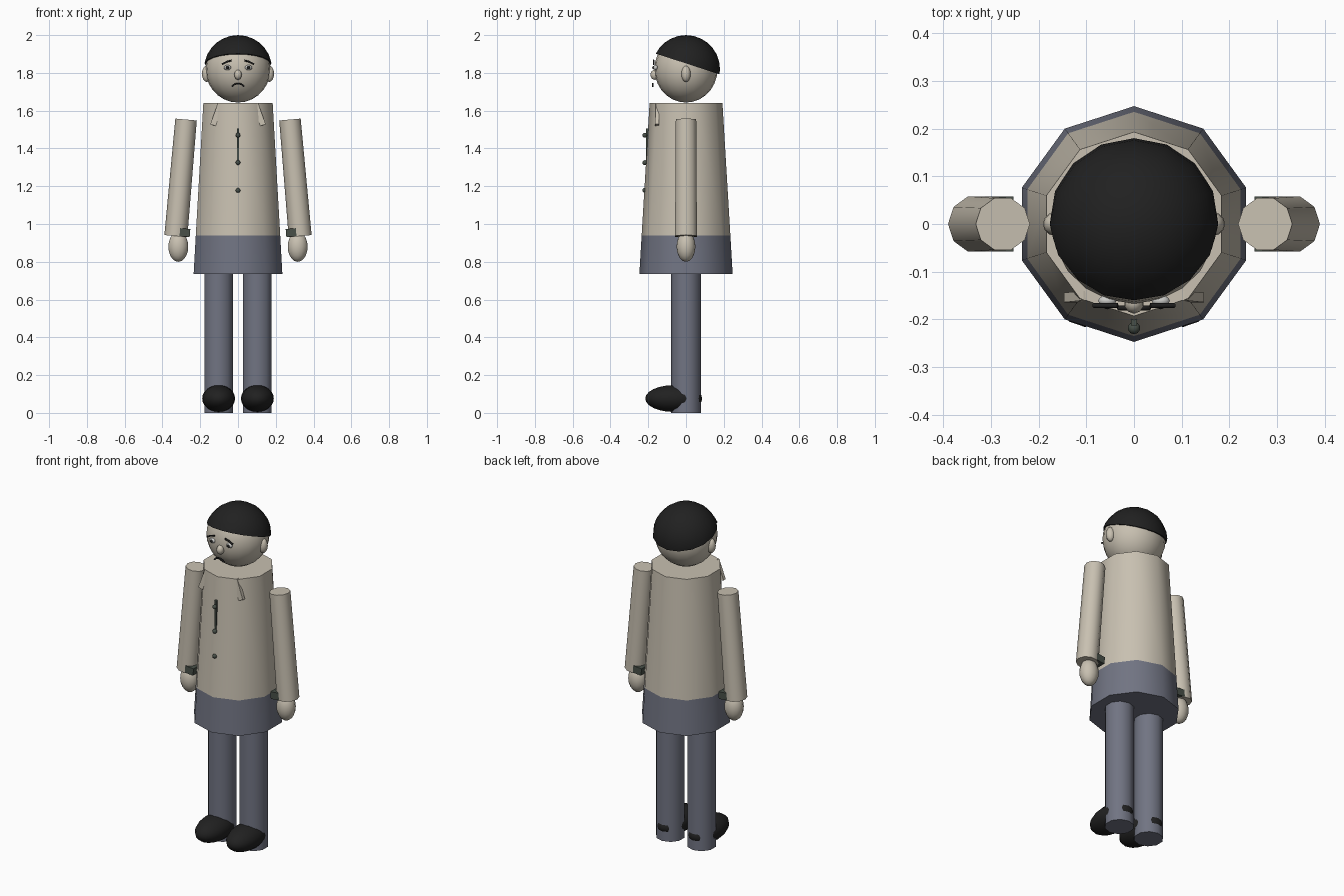
import bpy, bmesh, math
from mathutils import Vector, Matrix

if "Cube" in bpy.data.objects:
    bpy.data.objects.remove(bpy.data.objects["Cube"])


def material(name, rgb):
    m = bpy.data.materials.new(name)
    m.diffuse_color = (*rgb, 1)
    m.use_nodes = True
    m.node_tree.nodes["Principled BSDF"].inputs["Base Color"].default_value = m.diffuse_color
    return m


CREAM = material("cream", (0.58, 0.53, 0.44))
SLATE = material("slate_blue", (0.165, 0.175, 0.225))
BLACK = material("black", (0.015, 0.015, 0.015))
GREEN = material("dark_green_grey", (0.065, 0.08, 0.065))
WHITE = material("eye_white", (0.6, 0.6, 0.58))


def finish(bm, name, mat, angle=40):
    bmesh.ops.recalc_face_normals(bm, faces=bm.faces)
    me = bpy.data.meshes.new(name)
    bm.to_mesh(me)
    bm.free()
    me.materials.append(mat)
    ob = bpy.data.objects.new(name, me)
    bpy.context.collection.objects.link(ob)
    bpy.ops.object.select_all(action='DESELECT')
    ob.select_set(True)
    bpy.context.view_layer.objects.active = ob
    if angle:
        bpy.ops.object.shade_smooth_by_angle(angle=math.radians(angle))
    return ob


def ball(name, mat, center, radii, seg=16, rings=12):
    bm = bmesh.new()
    bmesh.ops.create_uvsphere(bm, u_segments=seg, v_segments=rings, radius=1)
    bmesh.ops.scale(bm, vec=radii, verts=bm.verts)
    bmesh.ops.translate(bm, vec=center, verts=bm.verts)
    return finish(bm, name, mat, 60)


def tube(name, mat, a, b, r1, r2, turn=90, sides=10):
    """Tapered prism from point a to point b."""
    a, b = Vector(a), Vector(b)
    bm = bmesh.new()
    bmesh.ops.create_cone(bm, cap_ends=True, segments=sides, radius1=r1,
                          radius2=r2, depth=(b - a).length)
    # put one corner at the angle 'turn'
    v = max(bm.verts, key=lambda p: p.co.x).co
    bm.transform(Matrix.Rotation(math.radians(turn) - math.atan2(v.y, v.x), 4, 'Z'))
    d = b - a
    bm.transform(Matrix.Translation((a + b) / 2)
                 @ Matrix.Rotation(math.atan2(d.x, d.z), 4, 'Y'))
    return finish(bm, name, mat)


def box(name, mat, center, size, tilt=0, lean=0):
    bm = bmesh.new()
    bmesh.ops.create_cube(bm, size=1)
    bmesh.ops.scale(bm, vec=size, verts=bm.verts)
    bm.transform(Matrix.Translation(center)
                 @ Matrix.Rotation(math.radians(tilt), 4, 'Y')
                 @ Matrix.Rotation(math.radians(lean), 4, 'X'))
    return finish(bm, name, mat, 0)


def stroke(name, mat, points, r):
    """Thin rounded line through the points."""
    cu = bpy.data.curves.new(name, 'CURVE')
    cu.dimensions = '3D'
    cu.bevel_depth = r
    cu.bevel_resolution = 1
    cu.use_fill_caps = True
    sp = cu.splines.new('POLY')
    sp.points.add(len(points) - 1)
    for p, co in zip(sp.points, points):
        p.co = (*co, 1)
    cu.materials.append(mat)
    ob = bpy.data.objects.new(name, cu)
    bpy.context.collection.objects.link(ob)
    return ob


# Coat and its lower skirt share one taper
tube("skirt", SLATE, (0, 0, 0.735), (0, 0, 0.94), 0.247, 0.235)
tube("coat", CREAM, (0, 0, 0.94), (0, 0, 1.64), 0.235, 0.193)

# Head
ball("head", CREAM, (0, 0, 1.82), (0.172, 0.167, 0.177), 20, 14)
ball("nose", CREAM, (0, -0.165, 1.79), (0.021, 0.023, 0.027), 10, 8)

# Hair cap: sphere cut by a plane sloping down to the back
bm = bmesh.new()
bmesh.ops.create_uvsphere(bm, u_segments=16, v_segments=14, radius=0.18)
bmesh.ops.translate(bm, vec=(0, 0, 1.82), verts=bm.verts)
t = math.radians(18)
cut = bmesh.ops.bisect_plane(bm, geom=bm.verts[:] + bm.edges[:] + bm.faces[:],
                             plane_co=(0, 0, 1.85),
                             plane_no=(0, math.sin(t), math.cos(t)), clear_inner=True)
rim = [e for e in cut['geom_cut'] if isinstance(e, bmesh.types.BMEdge)]
bmesh.ops.contextual_create(bm, geom=rim)
finish(bm, "hair", BLACK)

# Frowning mouth
mouth = []
for i in range(9):
    a = math.radians(20 + 140 * i / 8)
    mouth.append((0.034 * math.cos(a), -0.176, 1.719 + 0.024 * math.sin(a)))
stroke("mouth", BLACK, mouth, 0.005)

# Buttons and placket
for i, z in enumerate((1.47, 1.325, 1.178)):
    ball(f"button_{i + 1}", GREEN, (0, -0.218, z), (0.013, 0.013, 0.013), 10, 8)
box("placket", GREEN, (0, -0.205, 1.41), (0.012, 0.016, 0.19))

# Paired parts
for side, s in (("left", -1), ("right", 1)):
    # Face details
    ball(f"{side}_ear", CREAM, (s * 0.165, 0, 1.795), (0.026, 0.025, 0.043), 12, 8)
    ball(f"{side}_eye", WHITE, (s * 0.056, -0.161, 1.828), (0.019, 0.012, 0.014), 12, 8)
    ball(f"{side}_pupil", BLACK, (s * 0.056, -0.171, 1.828), (0.008, 0.008, 0.009), 8, 6)
    stroke(f"{side}_eyebrow", BLACK,
           [(s * 0.085, -0.171, 1.846), (s * 0.06, -0.171, 1.859),
            (s * 0.034, -0.171, 1.866)], 0.005)

    # Collar flap
    box(f"{side}_collar", CREAM, (s * 0.112, -0.152, 1.58), (0.03, 0.02, 0.12),
        tilt=-s * 20, lean=-2)

    # Sleeve, cuff strap and hand
    tube(f"{side}_sleeve", CREAM, (s * 0.329, 0, 0.936), (s * 0.275, 0, 1.553),
         0.061, 0.057, turn=0)
    box(f"{side}_cuff_strap", GREEN, (s * 0.286, 0, 0.955), (0.064, 0.115, 0.042),
        tilt=-s * 5)
    ball(f"{side}_hand", CREAM, (s * 0.316, 0, 0.88), (0.054, 0.05, 0.08), 14, 10)

    # Trouser leg and shoe
    tube(f"{side}_leg", SLATE, (s * 0.1025, 0, 0), (s * 0.1025, 0, 0.76), 0.08, 0.08)
    ball(f"{side}_shoe", BLACK, (s * 0.1025, -0.065, 0.076), (0.087, 0.151, 0.071), 16, 12)
